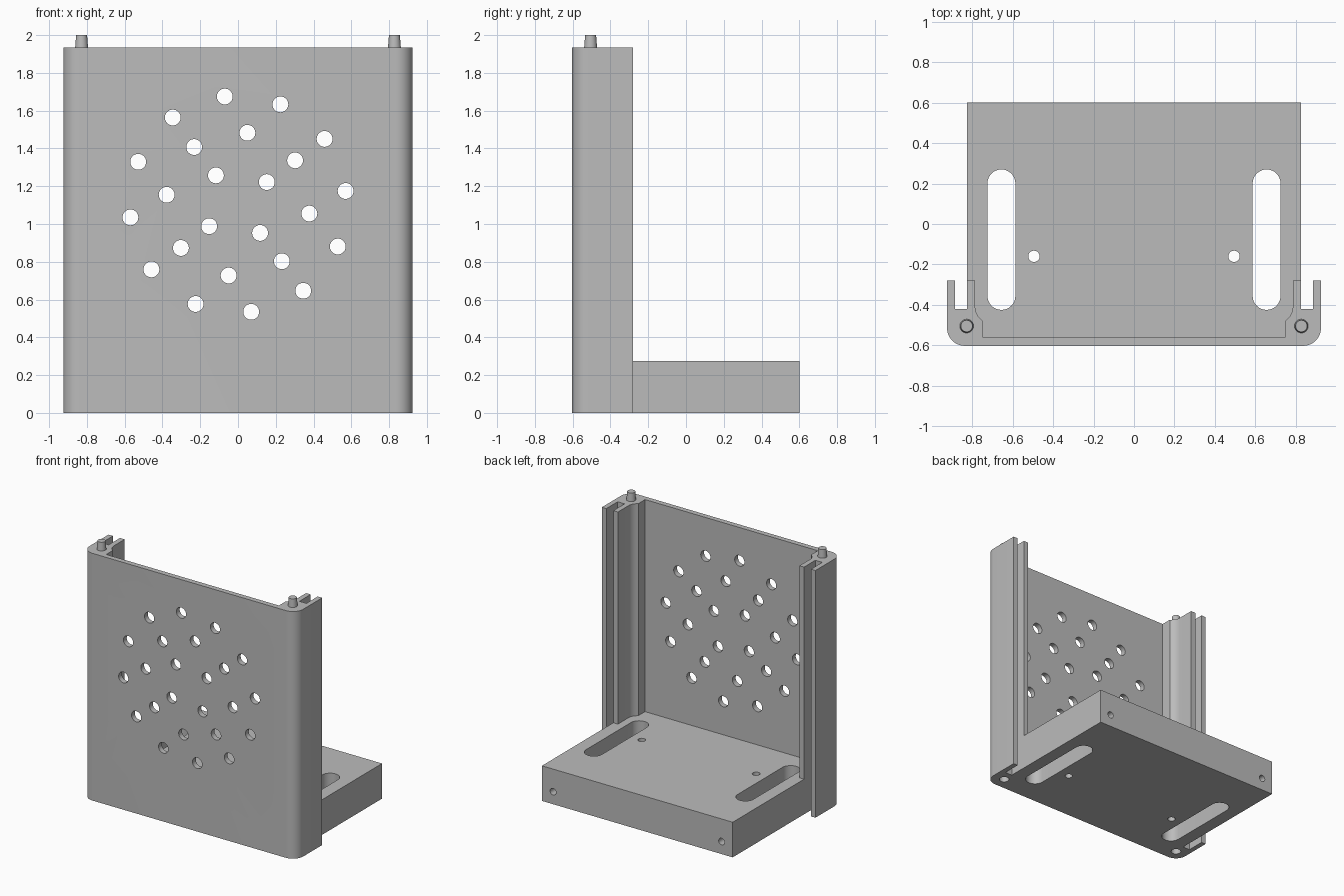
import bpy, bmesh
from math import sin, cos, pi, radians
from mathutils import Matrix, Vector

cube = bpy.data.objects.get("Cube")
if cube:
    bpy.data.objects.remove(cube)

grey = bpy.data.materials.new("plain grey")
grey.use_nodes = True
grey.diffuse_color = (0.5, 0.5, 0.5, 1)
grey.node_tree.nodes["Principled BSDF"].inputs["Base Color"].default_value = (0.5, 0.5, 0.5, 1)

WALL_TOP, BASE_TOP = 1.935, 0.275
PIN_X, PIN_Y = 0.828, -0.505


def arc(cx, cy, r, start, end, steps):
    angles = [radians(start + (end - start) * i / steps) for i in range(steps + 1)]
    return [(cx + r * cos(a), cy + r * sin(a)) for a in angles]


def mirrored(half):
    """Close a right-hand outline with its mirror image."""
    return half + [(-x, y) for x, y in reversed(half)]


def extrude(bm, outline, z0, z1):
    face = bm.faces.new([bm.verts.new((x, y, z0)) for x, y in outline])
    moved = bmesh.ops.extrude_face_region(bm, geom=[face])["geom"]
    top = [v for v in moved if isinstance(v, bmesh.types.BMVert)]
    bmesh.ops.translate(bm, vec=(0, 0, z1 - z0), verts=top)


def rod(bm, centre, r, depth, along_y=False, r_top=None):
    turn = Matrix.Rotation(pi / 2, 4, "X") if along_y else Matrix()
    bmesh.ops.create_cone(bm, cap_ends=True, segments=32, radius1=r,
                          radius2=r if r_top is None else r_top, depth=depth,
                          matrix=Matrix.Translation(Vector(centre)) @ turn)


def make(name, bm):
    bmesh.ops.recalc_face_normals(bm, faces=bm.faces)
    mesh = bpy.data.meshes.new(name)
    bm.to_mesh(mesh)
    bm.free()
    mesh.materials.append(grey)
    obj = bpy.data.objects.new(name, mesh)
    bpy.context.collection.objects.link(obj)
    return obj


def finish(obj, cutter_bm=None):
    """Cut the holes, then smooth the round surfaces."""
    bpy.ops.object.select_all(action="DESELECT")
    bpy.context.view_layer.objects.active = obj
    obj.select_set(True)
    if cutter_bm:
        cutter = make("hole_cutter", cutter_bm)
        cutter.hide_render = True
        mod = obj.modifiers.new("holes", "BOOLEAN")
        mod.operation, mod.solver, mod.object = "DIFFERENCE", "EXACT", cutter
        bpy.ops.object.modifier_apply(modifier=mod.name)
        bpy.data.objects.remove(cutter)
    bpy.ops.object.shade_smooth_by_angle(angle=radians(30))


# Front wall with rounded corners and slotted side rails
inner = [(0.748, -0.562), (0.748, -0.48)] + arc(0.706, -0.41, 0.08, -48, 0, 6) + [(0.786, -0.28)]
rail = [(0.826, -0.28), (0.826, -0.42), (0.886, -0.42), (0.886, -0.28), (0.925, -0.28)]
corner = arc(0.837, -0.515, 0.088, 0, -90, 10)
bm = bmesh.new()
extrude(bm, mirrored(inner + rail + corner), 0, WALL_TOP)
wall = make("front_wall", bm)

# Three rings of vent holes, and the pin sockets underneath
cut = bmesh.new()
for count, radius, first in ((4, 0.192, 37.5), (8, 0.381, 37.5), (12, 0.574, 7)):
    for x, z in arc(0, 1.105, radius, first, first + 360, count)[:-1]:
        rod(cut, (x, -0.58, z), 0.042, 0.2, along_y=True)
for side in (-1, 1):
    rod(cut, (side * PIN_X, PIN_Y, 0), 0.036, 0.16)
finish(wall, cut)

# Base block fitted inside the wall
bm = bmesh.new()
extrude(bm, mirrored(inner + [(0.826, -0.28), (0.826, 0.602)]), 0, BASE_TOP)
base = make("base", bm)

# Long slots, small through holes and rear screw holes
cut = bmesh.new()
for side in (-1, 1):
    slot = arc(0.656, 0.201, 0.069, 0, 180, 16) + arc(0.656, -0.356, 0.069, 180, 360, 16)
    extrude(cut, [(side * x, y) for x, y in slot], -0.1, 0.4)
    rod(cut, (side * 0.495, -0.16, 0.14), 0.028, 0.6)
    rod(cut, (side * 0.73, 0.55, 0.098), 0.026, 0.4, along_y=True)
finish(base, cut)

# Tapered locating pins
for side, label in ((1, "left"), (-1, "right")):
    bm = bmesh.new()
    rod(bm, (side * PIN_X, PIN_Y, (WALL_TOP + 2) / 2), 0.034, 2 - WALL_TOP, r_top=0.029)
    finish(make(label + "_pin", bm))
